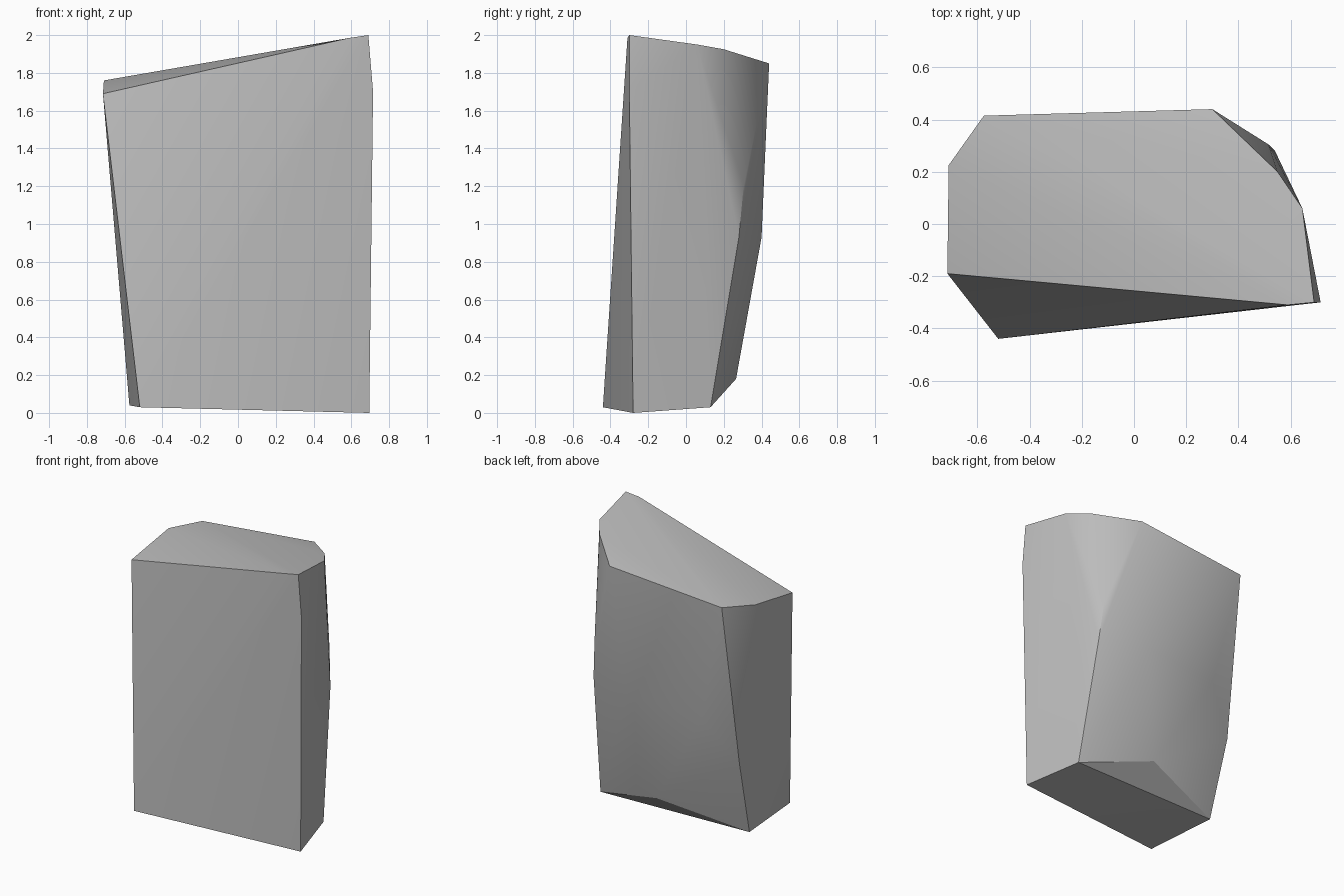
import bpy
import bmesh
import math

# Remove the default object
default_cube = bpy.data.objects.get("Cube")
if default_cube:
    bpy.data.objects.remove(default_cube, do_unlink=True)


def make_material(name, color):
    material = bpy.data.materials.new(name)
    material.use_nodes = True
    material.diffuse_color = color
    shader = next(n for n in material.node_tree.nodes if n.type == "BSDF_PRINCIPLED")
    shader.inputs["Base Color"].default_value = color
    return material


def hull_object(name, corner_groups, material, crease_degrees):
    """Wrap a tight convex skin round the corners and shade it smoothly."""
    bm = bmesh.new()
    for group in corner_groups:
        for corner in group:
            bm.verts.new(corner)
    result = bmesh.ops.convex_hull(bm, input=bm.verts)
    leftovers = {v for v in result["geom_interior"] + result["geom_unused"]
                 if isinstance(v, bmesh.types.BMVert)}
    bmesh.ops.delete(bm, geom=list(leftovers), context="VERTS")
    bmesh.ops.recalc_face_normals(bm, faces=bm.faces)

    mesh = bpy.data.meshes.new(name)
    bm.to_mesh(mesh)
    bm.free()
    mesh.materials.append(material)

    rock = bpy.data.objects.new(name, mesh)
    bpy.context.collection.objects.link(rock)
    bpy.ops.object.select_all(action="DESELECT")
    rock.select_set(True)
    bpy.context.view_layer.objects.active = rock
    bpy.ops.object.shade_smooth_by_angle(angle=math.radians(crease_degrees))
    return rock


# Narrow, slightly tilted base
base_rim = [(-.52, -.44, .03), (.695, -.28, 0), (.59, .13, .03), (-.575, .1, .04)]

# Bulges on the worn back and sides
back_bulges = [(.05, .265, .18), (-.6, .25, .6), (.19, .4, .93), (-.38, .36, .9),
               (.54, .28, .93), (.515, .305, 1.2), (.715, -.3, 1.7)]

# Sloping top, highest at the front corner
top_rim = [(-.715, -.19, 1.69), (-.71, .225, 1.76), (-.575, .415, 1.775), (.3, .44, 1.85),
           (.55, .2, 1.925), (.645, .06, 1.95), (.69, -.3, 2), (.59, -.31, 1.985)]

stone_gray = make_material("stone_gray", (.5, .5, .5, 1))
hull_object("standing_rock", (base_rim, back_bulges, top_rim), stone_gray, 30)
